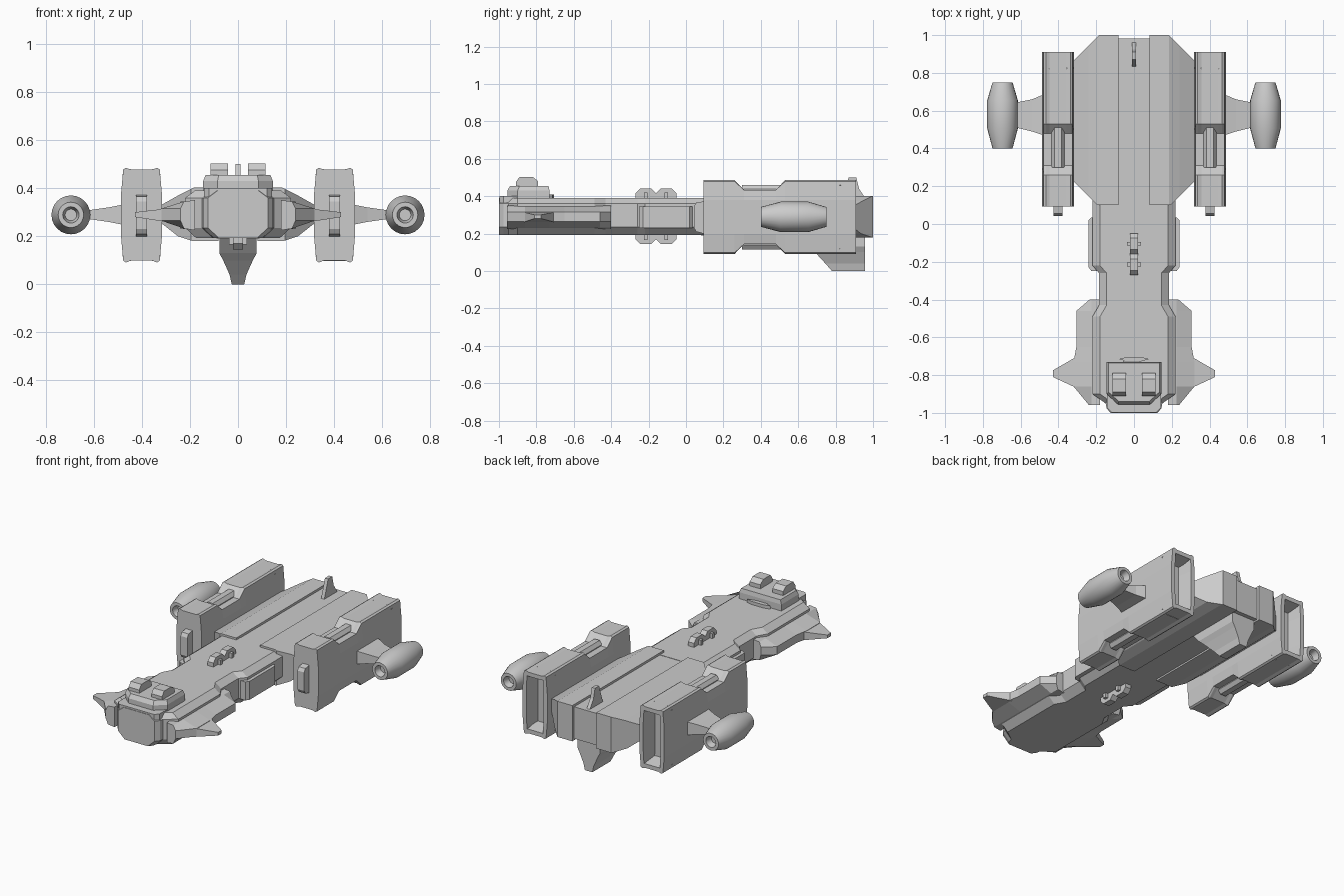
import bpy, bmesh
from math import sin, cos, tau
from mathutils import Vector

if "Cube" in bpy.data.objects:
    bpy.data.objects.remove(bpy.data.objects["Cube"])


def loft(name, rings, mirror=False, cuts=(), hollow=None, smooth=False):
    """Skin equal-length rings, cap the ends, optionally bisect / hollow / mirror."""
    bm = bmesh.new()
    vs = [[bm.verts.new(p) for p in r] for r in rings]
    n = len(rings[0])
    for a, b in zip(vs, vs[1:]):
        for i in range(n):
            j = (i + 1) % n
            bm.faces.new((a[i], a[j], b[j], b[i]))
    bm.faces.new(vs[0])
    last = bm.faces.new(vs[-1])
    bmesh.ops.recalc_face_normals(bm, faces=bm.faces)
    if hollow:
        rim, depth = hollow
        bmesh.ops.inset_region(bm, faces=[last], thickness=rim)
        new = bmesh.ops.inset_region(bm, faces=[last], thickness=0.018)
        bmesh.ops.translate(bm, verts=last.verts, vec=(0, -depth, 0))
    for co, no in cuts:
        bmesh.ops.bisect_plane(bm, geom=bm.verts[:] + bm.edges[:] + bm.faces[:],
                               plane_co=co, plane_no=no, clear_outer=True)
        bmesh.ops.holes_fill(bm, edges=[e for e in bm.edges if e.is_boundary])
    if not hollow:
        bmesh.ops.recalc_face_normals(bm, faces=bm.faces)
    me = bpy.data.meshes.new(name)
    bm.to_mesh(me)
    bm.free()
    ob = bpy.data.objects.new(name, me)
    bpy.context.collection.objects.link(ob)
    if mirror:
        ob.modifiers.new("Mirror", 'MIRROR').use_mirror_merge = False
    if smooth:
        bpy.ops.object.select_all(action='DESELECT')
        ob.select_set(True)
        bpy.context.view_layer.objects.active = ob
        bpy.ops.object.shade_smooth_by_angle(angle=0.3)
    return ob


def along_x(name, prof, x0, x1, **k):   # (y, z) profile
    return loft(name, [[(x, y, z) for y, z in prof] for x in (x0, x1)], **k)


def along_y(name, prof, y0, y1, **k):   # (x, z) profile
    return loft(name, [[(x, y, z) for x, z in prof] for y in (y0, y1)], **k)


def along_z(name, prof, z0, z1, **k):   # (x, y) profile
    return loft(name, [[(x, y, z) for x, y in prof] for z in (z0, z1)], **k)


def sym(half):
    """Complete a right-hand half profile across x = 0."""
    return half + [(-a, b) for a, b in reversed(half)]


# Long forward hull with chamfered edges and a pinched waist
hull = [(-1.0, .125), (-.975, .145), (-.95, .15), (-.9, .22), (-.49, .22),
        (-.43, .185), (-.26, .185), (-.22, .22), (.14, .22)]
loft("forward_hull", [[(x, y, z) for x, z in sym(
    [(w - .04, .39), (w, .36), (w, .235), (w - .045, .193)])] for y, w in hull])

# Side boxes on the waist
along_z("waist_box", [(.17, -.25), (.225, -.25), (.24, -.23), (.24, .02), (.225, .035), (.17, .035)],
        .23, .345, mirror=True)

# Tapered cheeks beside the head, with pointed winglets
cheek = [(-.957, .24), (-.86, .32), (-.73, .32), (-.65, .305), (-.46, .305), (-.4, .235)]
loft("head_cheek", [[(.18, y, .35), (.225, y, .345), (x, y, .315), (x, y, .265),
                     (.225, y, .232), (.18, y, .225)] for y, x in cheek], mirror=True)
loft("head_winglet", [[(.3, -.87, .26), (.3, -.70, .26), (.3, -.70, .315), (.3, -.87, .315)],
                      [(.43, -.81, .28), (.43, -.775, .28), (.43, -.775, .30), (.43, -.81, .30)]],
     mirror=True)

# Bridge with sloped, chamfered front and roof blocks
plan = sym([(.145, -.73), (.145, -.90), (.085, -.955)])
top = sym([(.135, -.735), (.135, -.89), (.08, -.94)])
loft("bridge", [[(x, y, .38) for x, y in plan], [(x, y, .43) for x, y in plan],
                [(x, y, .455) for x, y in top]])
along_z("bridge_sill", sym([(.142, -.87), (.142, -.975), (.12, -.997)]), .29, .40)
along_z("bridge_rear_step", sym([(.08, -.715), (.04, -.705)])[::-1] + [(.08, -.76), (-.08, -.76)][::-1],
        .385, .41)
along_x("bridge_roof_block", [(-.91, .45), (-.91, .475), (-.89, .503), (-.82, .503),
                              (-.79, .48), (-.79, .45)], .042, .115, mirror=True)

# Twin-lump gun mounts above and below the waist
for label, base, s in (("upper", .39, 1), ("lower", .195, -1)):
    for k, y in enumerate((-.215, -.105)):
        prof = [(-.055, -.01), (-.055, .025), (-.03, .05), (.03, .05), (.055, .025), (.055, -.01)]
        along_x(f"{label}_gun_mount_{k}", [(y + a, base + s * b) for a, b in prof], -.02, .02)
        along_x(f"{label}_gun_ear_{k}", [(y - .01 + a, base + s * b) for a, b in
                                         ((0, 0), (0, .03), (.02, .03), (.02, 0))], -.038, .038)

# Rear body: recessed spine plus two wide slabs with clipped corners
along_y("rear_spine", sym([(.09, .388), (.09, .19)]), .08, .982)
slab = [(.082, .402), (.185, .402), (.24, .375), (.32, .33), (.32, .255), (.25, .2), (.19, .18), (.082, .18)]
along_y("rear_slab", slab, .1, 1.0, mirror=True,
        cuts=[(Vector((.315, .87, 0)), Vector((.13, .13, 0))),
              (Vector((.315, .22, 0)), Vector((.12, -.12, 0)))])

# Top antenna fin and lower keel fin
along_x("top_fin", [(.83, .38), (.87, .50), (.91, .50), (.925, .44), (.965, .38)], -.011, .011)
keel = [(.19, .078, .61), (.13, .078, .66), (.10, .062, .69), (.04, .035, .745), (0, .026, .78)]
loft("keel_fin", [[(-w, y, z), (w, y, z), (w, .957, z), (-w, .957, z)] for z, w, y in keel])

# Tall nacelles, notched above and below, hollow at the rear
sect = [(-.076, .19), (-.065, .197), (-.045, .19), (.045, .19), (.065, .197), (.076, .19), (.085, .09)]
sect = sect + [(-a, -b) for a, b in sect[:-1]]
sect = sect + [(-.085, -.09), (-.085, .09)]
sect.insert(7, (.085, -.09))
nac = [(.093, .2), (.26, .2), (.31, .145), (.48, .145), (.53, .2), (.91, .2)]
loft("nacelle", [[(.402 + a, y, .288 + max(-h, min(h, b))) for a, b in sect] for y, h in nac],
     mirror=True, hollow=(.026, .09))
for s, label in ((1, "upper"), (-1, "lower")):
    along_y(f"{label}_notch_rod", [(.402 + a, .288 + s * b) for a, b in
            ((-.034, .13), (-.034, .15), (-.018, .172), (.018, .172), (.034, .15), (.034, .13))],
            .3, .51, mirror=True)
along_x("nacelle_nose_bar", [(.11, .195), (.055, .21), (.043, .23), (.043, .345), (.055, .365), (.11, .375)],
        .379, .425, mirror=True)

# Outboard struts and round pods
strut = [(.48, .47, .685, .042), (.54, .49, .66, .03), (.64, .515, .64, .016)]
loft("pod_strut", [[(x, a, .29 - h), (x, b, .29 - h), (x, b, .29 + h), (x, a, .29 + h)]
                   for x, a, b, h in strut], mirror=True)
pod = [(.44, .024), (.40, .034), (.40, .053), (.505, .081), (.655, .081), (.75, .053), (.75, .034), (.71, .024)]
loft("engine_pod", [[(.696 + r * cos(tau * i / 24), y, .289 + r * sin(tau * i / 24)) for i in range(24)]
                    for y, r in pod], mirror=True, smooth=True)
